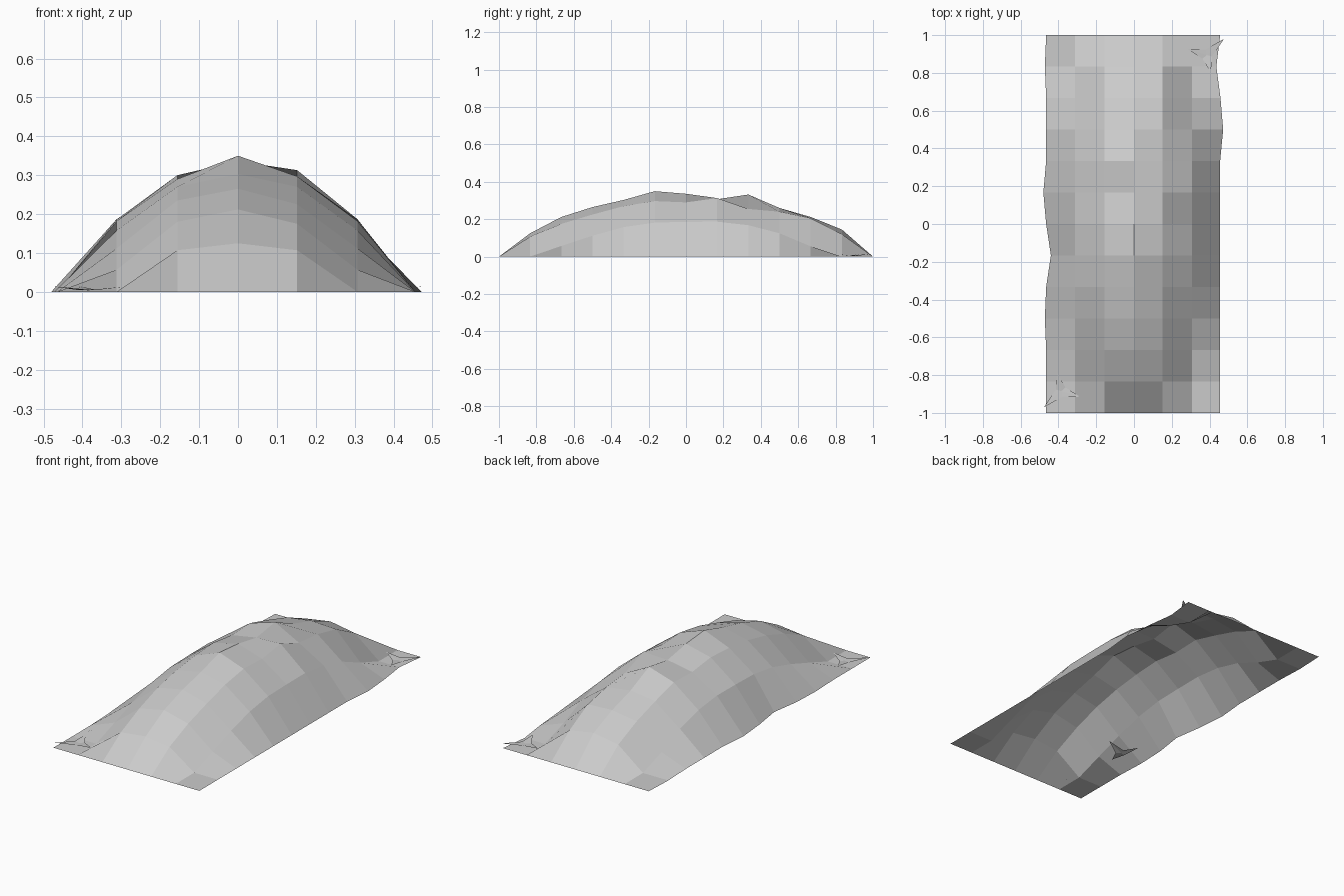
import bpy, math

if "Cube" in bpy.data.objects:
    bpy.data.objects.remove(bpy.data.objects["Cube"])

grey = bpy.data.materials.new("stone_grey")
grey.diffuse_color = (0.6, 0.6, 0.6, 1)
grey.use_nodes = True
grey.node_tree.nodes["Principled BSDF"].inputs["Base Color"].default_value = grey.diffuse_color


def add_mesh(name, verts, faces):
    mesh = bpy.data.meshes.new(name)
    mesh.from_pydata(verts, [], faces)
    mesh.materials.append(grey)
    mesh.update()
    obj = bpy.data.objects.new(name, mesh)
    bpy.context.collection.objects.link(obj)
    return obj


# Mound: open-bottomed sheet, 6 x 12 faceted panels.
# Lengthwise height profiles of the columns, front to back.
outer = [0, 0, .057, .112, .158, .182, .186, .187, .168, .125, .055, 0, 0]
left = [0, .107, .18, .235, .27, .29, .30, .28, .285, .24, .19, .12, 0]
ridge = [0, .125, .212, .265, .303, .35, .336, .307, .332, .26, .212, .145, 0]
right = [0, .107, .175, .225, .27, .297, .29, .313, .255, .24, .205, .12, 0]
flat = [0] * 13
columns = [(-.465, flat), (-.312, outer), (-.156, left), (0, ridge),
           (.152, right), (.307, outer), (.456, flat)]
# Uneven side hems
hem = {0: {3: -.472, 5: -.44, 7: -.48, 11: -.472},
       6: {9: .472, 10: .458, 11: .436}}

verts = []
for row in range(13):
    for c, (x, profile) in enumerate(columns):
        verts.append((hem.get(c, {}).get(row, x), -1 + row / 6, profile[row]))
faces = [(r * 7 + c, r * 7 + c + 1, r * 7 + c + 8, r * 7 + c + 7)
         for r in range(12) for c in range(6)]
add_mesh("mound", verts, faces)


# Tufts: thin three-pointed stars lying on the flat corners
def tuft(name, x, y, turn, lift):
    pts = [(x, y, .004)]
    for k, radius in enumerate((.125, .03, .105, .03, .095, .03)):
        a = math.radians(223 + 60 * k + turn)
        tip = lift if k % 2 == 0 else .005
        pts.append((x + radius * math.cos(a), y + radius * math.sin(a), tip))
    add_mesh(name, pts, [(0, 1 + k, 1 + (k + 1) % 6) for k in range(6)])


tuft("front_tuft", -.385, -.885, 0, .014)
tuft("back_tuft", .385, .895, 180, .014)
tuft("inner_tuft", -.32, -.49, 30, .03)
